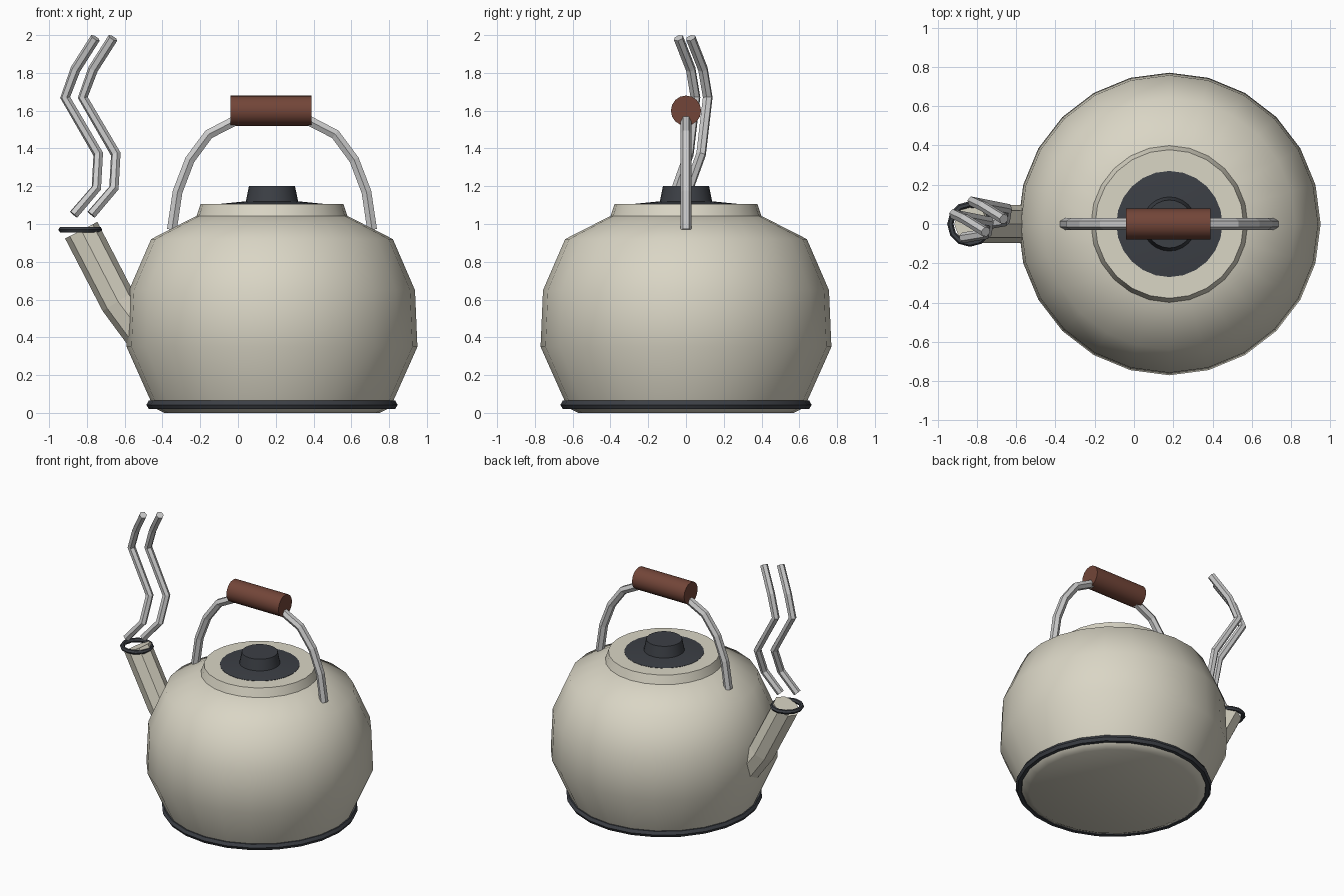
import bpy, bmesh, math
from mathutils import Vector

if "Cube" in bpy.data.objects:
    bpy.data.objects.remove(bpy.data.objects["Cube"])

CX = 0.18  # kettle axis


def material(name, rgb):
    m = bpy.data.materials.new(name)
    m.diffuse_color = (*rgb, 1)
    m.use_nodes = True
    m.node_tree.nodes["Principled BSDF"].inputs["Base Color"].default_value = m.diffuse_color
    return m


cream = material("cream_enamel", (0.70, 0.67, 0.56))
dark = material("dark_trim", (0.045, 0.05, 0.06))
wood = material("wood", (0.17, 0.06, 0.04))


def add_mesh(name, bm, mat, angle):
    bmesh.ops.recalc_face_normals(bm, faces=bm.faces)
    me = bpy.data.meshes.new(name)
    bm.to_mesh(me)
    bm.free()
    me.shade_smooth()
    me.set_sharp_from_angle(angle=math.radians(angle))
    me.materials.append(mat)
    ob = bpy.data.objects.new(name, me)
    bpy.context.collection.objects.link(ob)
    return ob


def lathe(name, profile, mat, sides=24, centre=(CX, 0, 0), closed=False, angle=35):
    """Revolve (radius, z) points; closed makes a ring, otherwise ends are capped."""
    bm = bmesh.new()
    rings = [[bm.verts.new((r * math.cos(2 * math.pi * i / sides),
                            r * math.sin(2 * math.pi * i / sides), z))
              for i in range(sides)] for r, z in profile]
    pairs = list(zip(rings, rings[1:]))
    if closed:
        pairs.append((rings[-1], rings[0]))
    else:
        bm.faces.new(rings[0])
        bm.faces.new(rings[-1])
    for a, b in pairs:
        for i in range(sides):
            j = (i + 1) % sides
            bm.faces.new((a[i], a[j], b[j], b[i]))
    ob = add_mesh(name, bm, mat, angle)
    ob.location = centre
    return ob


def ring(name, major, minor, centre, sides):
    prof = [(major + minor * math.cos(k * math.pi / 3),
             minor * math.sin(k * math.pi / 3)) for k in range(6)]
    return lathe(name, prof, dark, sides, centre, closed=True)


def tube(name, points, radius, resolution, mat=None):
    cu = bpy.data.curves.new(name, 'CURVE')
    cu.dimensions = '3D'
    cu.bevel_depth = radius
    cu.bevel_resolution = resolution
    cu.use_fill_caps = True
    sp = cu.splines.new('POLY')
    sp.points.add(len(points) - 1)
    for p, co in zip(sp.points, points):
        p.co = (*co, 1)
    sp.use_smooth = False
    if mat:
        cu.materials.append(mat)
    ob = bpy.data.objects.new(name, cu)
    bpy.context.collection.objects.link(ob)
    return ob


# body and base
lathe("body", [(0.57, 0), (0.63, 0.03), (0.645, 0.07), (0.77, 0.35), (0.757, 0.65),
               (0.64, 0.92), (0.385, 1.05)], cream, angle=45)
ring("base_ring", 0.64, 0.025, (CX, 0, 0.043), 24)

# lid, plate and knob
lathe("lid_rim", [(0.40, 1.04), (0.378, 1.105)], cream)
lathe("lid_plate", [(0.27, 1.10), (0.27, 1.107), (0.14, 1.12)], dark)
lathe("lid_knob", [(0.14, 1.11), (0.122, 1.20)], dark)

# spout and its lip
tube("spout", [(-0.45, 0, 0.34), (-0.635, 0, 0.59), (-0.83, 0, 0.967)], 0.096, 2, cream)
ring("spout_lip", 0.10, 0.016, (-0.835, 0, 0.97), 12)

# handle bow, mirrored about the kettle axis
half = [(0.53, 0.97), (0.50, 1.17), (0.435, 1.34), (0.335, 1.475), (0.19, 1.55)]
bow = [(CX - x, 0, z) for x, z in half] + [(CX, 0, 1.575)] + \
      [(CX + x, 0, z) for x, z in reversed(half)]
tube("handle_bow", bow, 0.03, 1)

# wooden grip
grip = lathe("handle_grip", [(0.08, -0.215), (0.08, 0.215)], wood, 16, (0.175, 0, 1.60))
grip.rotation_euler = (0, math.pi / 2, 0)

# two wisps of steam
wisp = [(-0.87, -0.07, 1.05), (-0.75, -0.05, 1.19), (-0.74, 0.015, 1.37),
        (-0.915, 0.05, 1.67), (-0.86, 0.025, 1.82), (-0.755, -0.04, 1.985)]
for i in range(2):
    shift = Vector((0.093 * i, 0.065 * i, 0))
    tube(f"steam_{i + 1}", [Vector(p) + shift for p in wisp], 0.027, 1)
